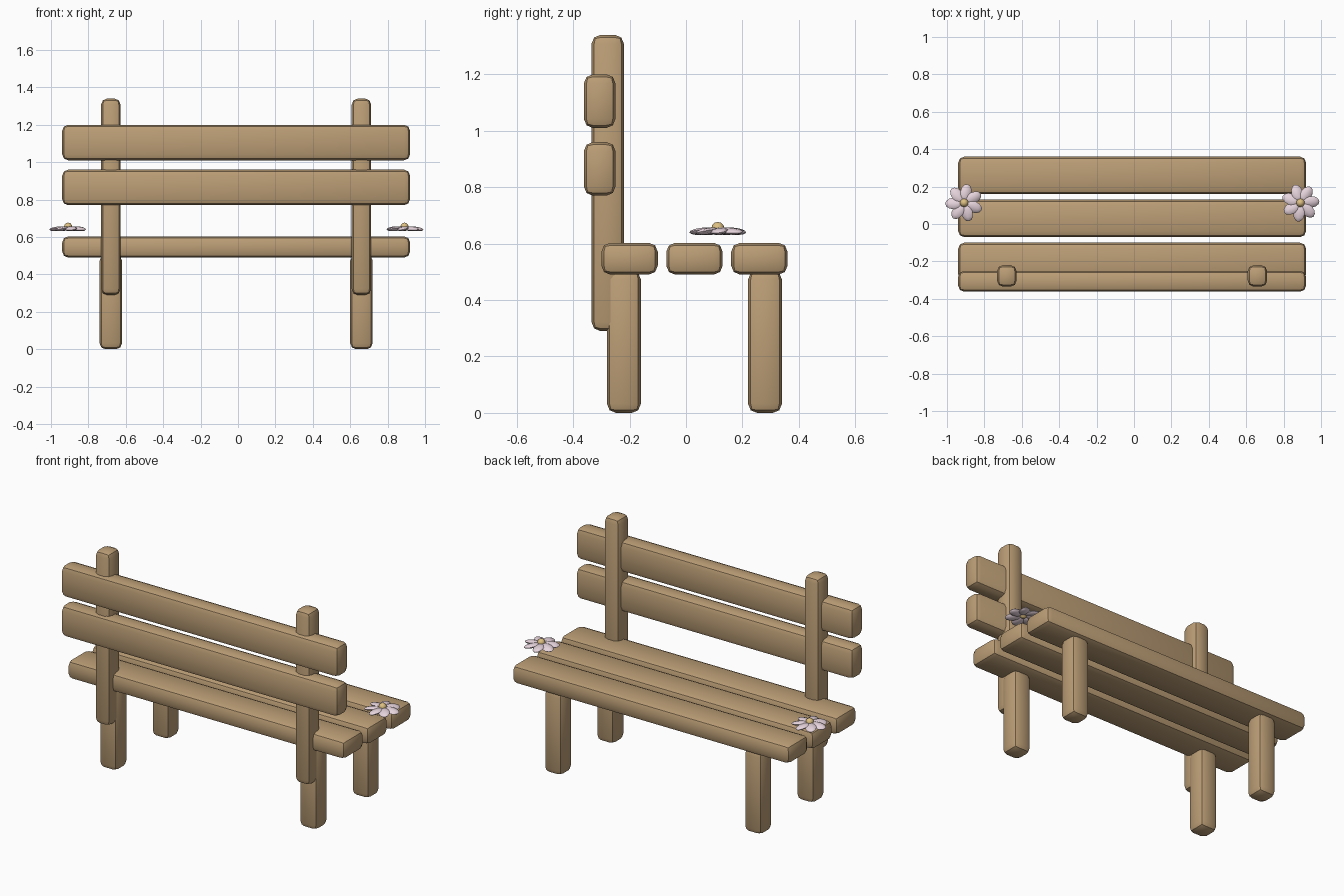
import bpy, bmesh, math
from mathutils import Matrix, Vector

if "Cube" in bpy.data.objects:
    bpy.data.objects.remove(bpy.data.objects["Cube"])


def material(name, rgb):
    m = bpy.data.materials.new(name)
    m.diffuse_color = (*rgb, 1)
    m.use_nodes = True
    m.node_tree.nodes["Principled BSDF"].inputs["Base Color"].default_value = m.diffuse_color
    return m


WOOD = material("wood", (0.50, 0.34, 0.18))
PETAL = material("petal", (0.80, 0.66, 0.72))
POLLEN = material("pollen", (0.72, 0.52, 0.22))


def finish(name, bm, mat, angle):
    me = bpy.data.meshes.new(name)
    bm.to_mesh(me)
    bm.free()
    me.materials.append(mat)
    ob = bpy.data.objects.new(name, me)
    bpy.context.collection.objects.link(ob)
    bpy.ops.object.select_all(action='DESELECT')
    ob.select_set(True)
    bpy.context.view_layer.objects.active = ob
    bpy.ops.object.shade_smooth_by_angle(angle=math.radians(angle))
    return ob


# softened wooden beam given by its extents
def beam(name, x, y, z, bevel=0.032):
    bm = bmesh.new()
    bmesh.ops.create_cube(bm, size=1)
    for v in bm.verts:
        v.co = Vector([(a + b) / 2 + c * (b - a) for (a, b), c in zip((x, y, z), v.co)])
    bmesh.ops.bevel(bm, geom=bm.edges[:], offset=bevel, segments=2, profile=0.5,
                    affect='EDGES', clamp_overlap=True)
    finish(name, bm, WOOD, 35)


# seat and backrest slats
SPAN = (-0.94, 0.92)
for i, y in enumerate((-0.2, 0.03, 0.26)):
    beam(f"seat_slat_{i + 1}", SPAN, (y - 0.1, y + 0.1), (0.49, 0.603))
for i, z in enumerate((0.865, 1.105)):
    beam(f"back_slat_{i + 1}", SPAN, (-0.362, -0.25), (z - 0.095, z + 0.095))

# legs and back posts
for side, x in (("left", -0.68), ("right", 0.66)):
    for end, y in (("back", -0.22), ("front", 0.28)):
        beam(f"{end}_leg_{side}", (x - 0.06, x + 0.06), (y - 0.06, y + 0.06), (0, 0.505))
    beam(f"back_post_{side}", (x - 0.052, x + 0.052), (-0.335, -0.22), (0.29, 1.34))


# daisy with flattened petals around a domed centre
def flower(name, x, y, turn):
    bm = bmesh.new()
    for i in range(7):
        m = (Matrix.Translation((x, y, 0.644))
             @ Matrix.Rotation(turn + i * math.tau / 7, 4, 'Z')
             @ Matrix.Translation((0.056, 0, 0))
             @ Matrix.Rotation(math.radians(6), 4, 'Y')
             @ Matrix.Rotation(math.radians(10), 4, 'X')
             @ Matrix.Diagonal((0.046, 0.031, 0.012, 1))
             @ Matrix.Rotation(math.pi / 2, 4, 'Y'))
        bmesh.ops.create_uvsphere(bm, u_segments=8, v_segments=6, radius=1, matrix=m)
    finish(name + "_petals", bm, PETAL, 40)
    bm = bmesh.new()
    bmesh.ops.create_uvsphere(bm, u_segments=10, v_segments=6, radius=0.023,
                              matrix=Matrix.Translation((x, y, 0.654)))
    finish(name + "_centre", bm, POLLEN, 60)


flower("left_flower", -0.908, 0.113, math.radians(80))
flower("right_flower", 0.89, 0.113, math.radians(5))
